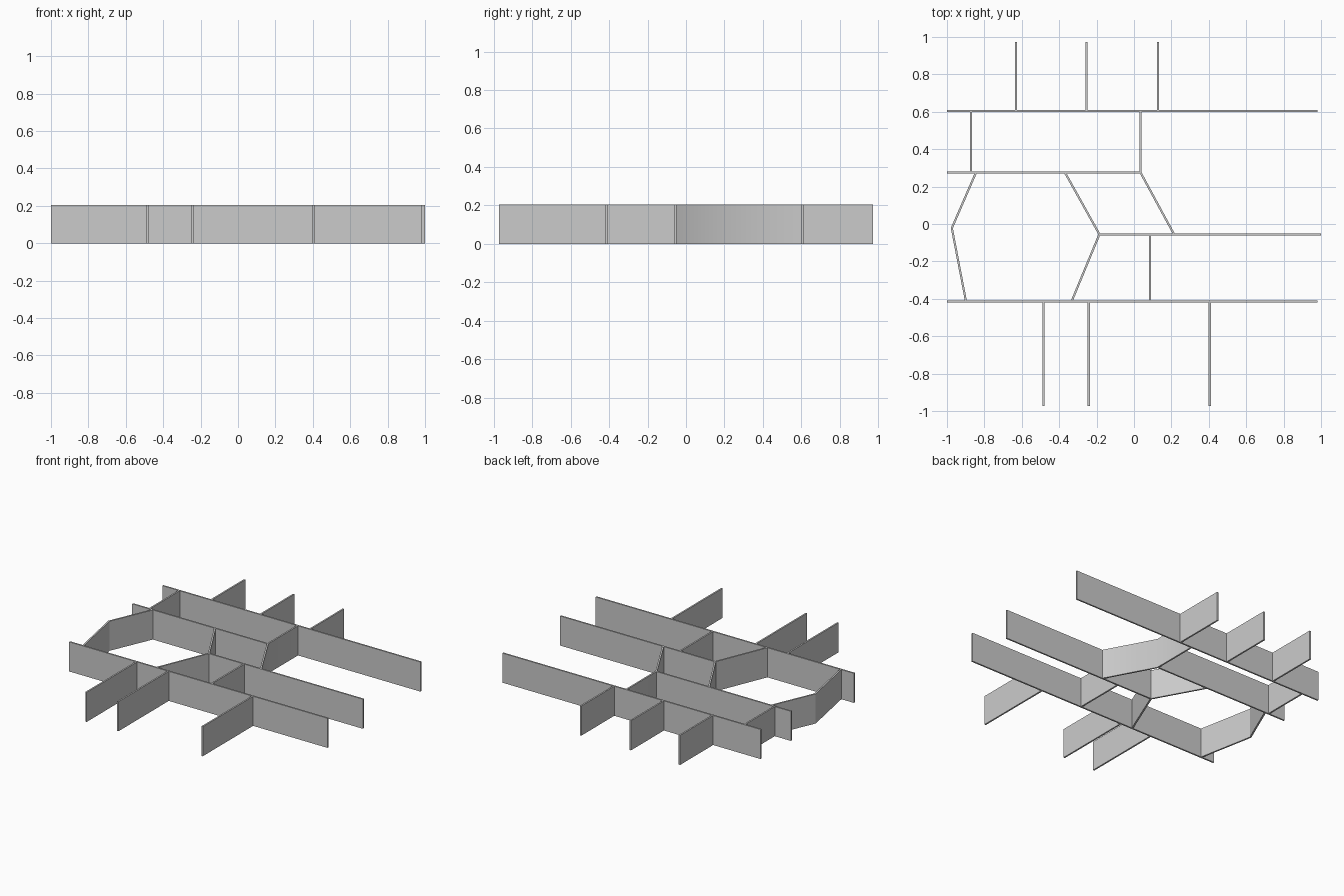
import bpy
import bmesh
from mathutils import Vector

HEIGHT = 0.205
THICK = 0.011

cube = bpy.data.objects.get("Cube")
if cube:
    bpy.data.objects.remove(cube)

grey = bpy.data.materials.new("plain grey")
grey.use_nodes = True
colour = (0.6, 0.6, 0.6, 1)
grey.diffuse_color = colour
grey.node_tree.nodes["Principled BSDF"].inputs["Base Color"].default_value = colour


def wall(name, *path):
    """Thin upright wall along a path, with mitred corners."""
    pts = [Vector(p) for p in path]
    sides = []
    for a, b in zip(pts, pts[1:]):
        d = (b - a).normalized()
        sides.append(Vector((-d.y, d.x)))
    bm = bmesh.new()
    rings = []
    for i, p in enumerate(pts):
        n0, n1 = sides[max(i - 1, 0)], sides[min(i, len(sides) - 1)]
        mitre = (n0 + n1) / (1 + n0.dot(n1)) * THICK / 2
        corners = [(p - mitre, 0), (p + mitre, 0), (p + mitre, HEIGHT), (p - mitre, HEIGHT)]
        rings.append([bm.verts.new((c.x, c.y, z)) for c, z in corners])
    for r, s in zip(rings, rings[1:]):
        for k in range(4):
            j = (k + 1) % 4
            bm.faces.new((r[k], r[j], s[j], s[k]))
    bm.faces.new(rings[0])
    bm.faces.new(rings[-1][::-1])
    bmesh.ops.recalc_face_normals(bm, faces=bm.faces)
    mesh = bpy.data.meshes.new(name)
    bm.to_mesh(mesh)
    bm.free()
    mesh.materials.append(grey)
    obj = bpy.data.objects.new(name, mesh)
    bpy.context.collection.objects.link(obj)
    bpy.ops.object.select_all(action='DESELECT')
    obj.select_set(True)
    bpy.context.view_layer.objects.active = obj
    bpy.ops.object.shade_smooth_by_angle()


BACK, MID, INNER, FRONT = 0.605, 0.275, -0.055, -0.415

# Long walls
wall("back_long_wall", (-1, BACK), (0.98, BACK))
wall("middle_long_wall", (-1, MID), (0.035, MID))
wall("inner_long_wall", (-0.185, INNER), (1, INNER))
wall("front_long_wall", (-1, FRONT), (0.98, FRONT))

# Dividers running out to the back and the front
for i, x in enumerate((-0.63, -0.253, 0.128)):
    wall(f"back_divider_{i + 1}", (x, BACK), (x, 0.972))
for i, x in enumerate((-0.485, -0.242, 0.405)):
    wall(f"front_divider_{i + 1}", (x, FRONT), (x, -0.972))

# Short cross walls
wall("back_cross_wall", (-0.872, MID), (-0.872, BACK))
wall("front_cross_wall", (0.086, FRONT), (0.086, INNER))

# Bent walls
wall("right_bent_wall", (-0.845, MID), (-0.974, -0.022), (-0.898, FRONT))
wall("centre_bent_wall", (-0.369, MID), (-0.185, INNER), (-0.334, FRONT))
wall("left_bent_wall", (0.035, BACK), (0.035, MID), (0.214, INNER))
